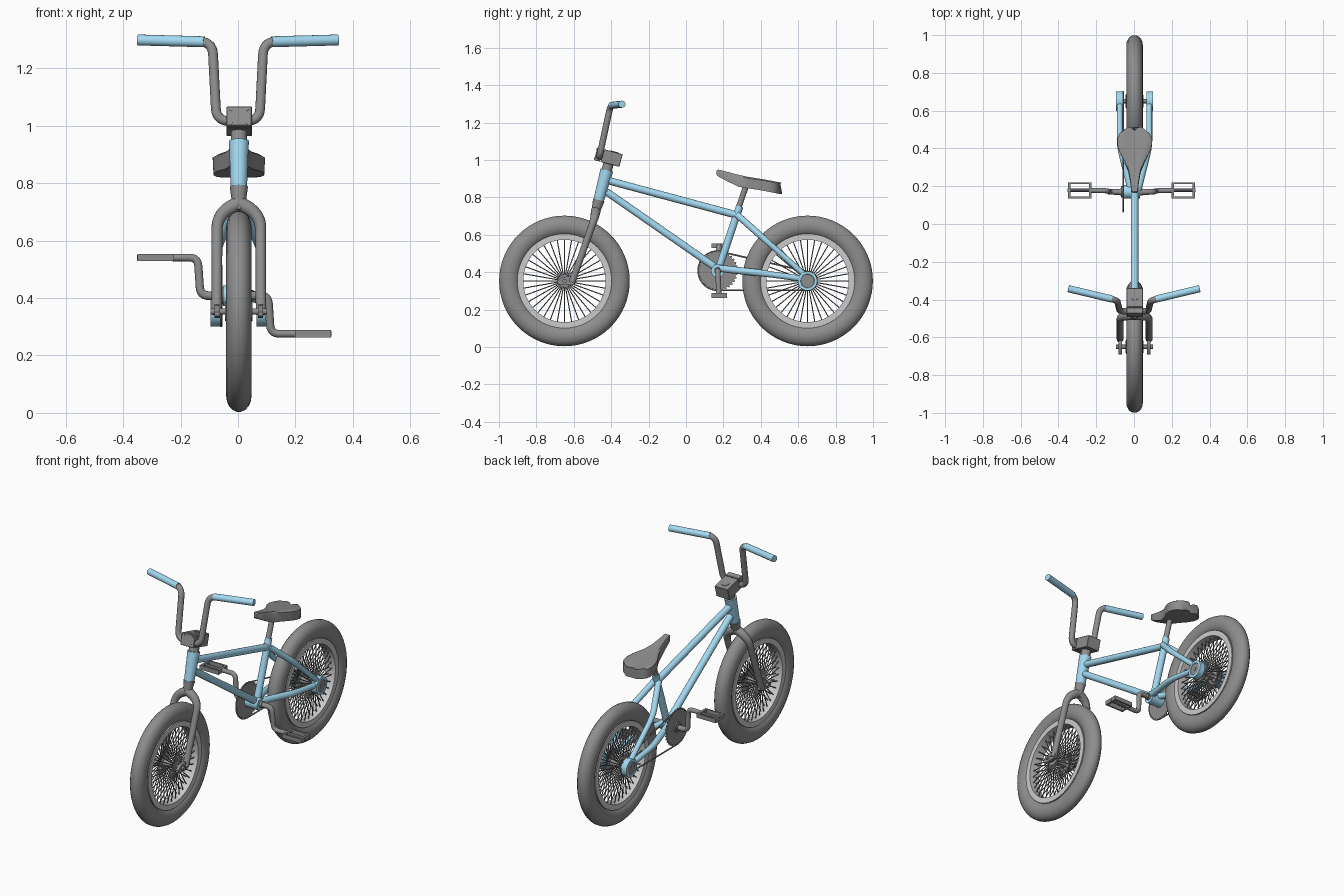
import bpy, bmesh
from math import sin, cos, pi, radians
from mathutils import Vector as V, Matrix

if "Cube" in bpy.data.objects:
    bpy.data.objects.remove(bpy.data.objects["Cube"])


def material(name, col):
    m = bpy.data.materials.new(name)
    m.diffuse_color = (*col, 1)
    m.use_nodes = True
    m.node_tree.nodes["Principled BSDF"].inputs["Base Color"].default_value = m.diffuse_color
    return m


blue = material("light_blue", (0.37, 0.70, 0.89))
dark = material("dark_grey", (0.27, 0.27, 0.27))


def finish(name, bm, mat=dark, angle=35, dx=0.003):
    bmesh.ops.recalc_face_normals(bm, faces=bm.faces)
    for f in bm.faces:
        f.smooth = True
    for e in bm.edges:
        e.smooth = e.calc_face_angle(0) < radians(angle)
    me = bpy.data.meshes.new(name)
    bm.to_mesh(me)
    bm.free()
    if mat:
        me.materials.append(mat)
    ob = bpy.data.objects.new(name, me)
    ob.location.x = dx
    bpy.context.collection.objects.link(ob)
    return ob


def skin(bm, rings, wrap=False):
    vs = [[bm.verts.new(p) for p in r] for r in rings]
    n = len(vs[0])
    for i in range(len(vs) if wrap else len(vs) - 1):
        a, b = vs[i], vs[(i + 1) % len(vs)]
        for j in range(n):
            k = (j + 1) % n
            bm.faces.new((a[j], a[k], b[k], b[j]))
    if not wrap:
        bm.faces.new(vs[0])
        bm.faces.new(vs[-1])


def sweep(bm, pts, r0, r1=None, n=14, wrap=False):
    pts = [V(p) for p in pts]
    m = len(pts)
    r1 = r0 if r1 is None else r1
    rings, nrm = [], None
    for i, p in enumerate(pts):
        a = pts[(i - 1) % m] if wrap else pts[max(i - 1, 0)]
        b = pts[(i + 1) % m] if wrap else pts[min(i + 1, m - 1)]
        t = (b - a).normalized()
        nrm = t.orthogonal() if nrm is None else nrm - t * nrm.dot(t)
        nrm.normalize()
        bi = t.cross(nrm)
        r = r0 + (r1 - r0) * i / (m - 1)
        rings.append([p + r * (cos(2*pi*j/n) * nrm + sin(2*pi*j/n) * bi) for j in range(n)])
    skin(bm, rings, wrap)


def fillet(pts, d, steps=7):
    pts = [V(p) for p in pts]
    out = [pts[0]]
    for a, c, b in zip(pts, pts[1:], pts[2:]):
        p, q = c + (a - c).normalized() * d, c + (b - c).normalized() * d
        for i in range(steps + 1):
            t = i / steps
            out.append(p * (1-t)**2 + c * 2*t*(1-t) + q * t*t)
    return out + [pts[-1]]


def turn(bm, c, prof, n=32, wrap=False):
    skin(bm, [[V(c) + V((x, r * cos(2*pi*i/n), r * sin(2*pi*i/n))) for i in range(n)]
              for x, r in prof], wrap)


def plate(bm, yz, x0, x1):
    skin(bm, [[(x, y, z) for y, z in yz] for x in (x0, x1)])


def box(bm, c, size, tilt=0):
    bmesh.ops.create_cube(bm, size=1, matrix=Matrix.Translation(c)
                          @ Matrix.Rotation(tilt, 4, 'X') @ Matrix.Diagonal((*size, 1)))


def ax(z):  # point on the steering axis
    return V((0, -0.425 + (z - 0.94) * 0.268, z))


WZ, FY, RY = 0.353, -0.65, 0.65
BB = V((-0.013, 0.17, 0.408))

# wheels
for label, y in (("front", FY), ("rear", RY)):
    c = (0, y, WZ)
    bm = bmesh.new()
    turn(bm, c, [(0.044 * cos(2*pi*i/18), 0.295 + 0.055 * sin(2*pi*i/18)) for i in range(18)], 64, True)
    finish(label + "_tire", bm)
    bm = bmesh.new()
    turn(bm, c, [(-.034, .252), (.034, .252), (.034, .22), (-.034, .22)], 64, True)
    finish(label + "_rim", bm, None)
    bm = bmesh.new()
    turn(bm, c, [(-.048, .014), (-.048, .034), (-.04, .034), (-.036, .018), (.036, .018),
                 (.04, .034), (.048, .034), (.048, .014)], 24)
    turn(bm, c, [(-.098, .011), (.098, .011)], 12)
    finish(label + "_hub", bm)
    bm = bmesh.new()
    for i in range(36):
        a = 2 * pi * i / 36
        for s in (-1, 1):
            sweep(bm, [(s * .043, y + .028 * cos(a), WZ + .028 * sin(a)),
                       (s * .008, y + .226 * cos(a), WZ + .226 * sin(a))], .003, n=5)
    finish(label + "_spokes", bm)

# frame
bm = bmesh.new()
sweep(bm, [(0, -.41, .888), (0, .272, .705)], .02)
sweep(bm, [(0, -.425, .83), (0, .165, .42)], .02)
sweep(bm, [(0, .17, .405), (0, .287, .752)], .02)
turn(bm, (0, BB.y, BB.z), [(-.055, .036), (.03, .036)], 24)
for s in (-1, 1):
    sweep(bm, fillet([(s * .012, .272, .708), (s * .078, .42, .576), (s * .078, .635, .385)], .05),
          .018, .015)
    sweep(bm, fillet([(s * .018, .18, .42), (s * .078, .42, .393), (s * .078, .64, .362)], .05),
          .019, .016)
finish("frame", bm, blue)

# head tube and headset
bm = bmesh.new()
sweep(bm, [ax(.783), ax(.83), ax(.9), ax(.946)], .028, .035, n=24)
finish("head_tube", bm, blue)
bm = bmesh.new()
sweep(bm, [ax(.94), ax(1.0)], .028, n=24)
finish("headset", bm)

# fork with dropouts
bm = bmesh.new()
sweep(bm, [ax(.705), ax(.786)], .02, .032, n=20)
for s in (-1, 1):
    sweep(bm, fillet([(0, -.482, .73), (s * .076, -.488, .69), (s * .077, -.61, .345)], .055),
          .026, .018)
    plate(bm, [(-.59, .37), (-.585, .345), (-.6, .332), (-.66, .33), (-.69, .338),
               (-.69, .352), (-.66, .374), (-.62, .378)], s * .066, s * .084)
finish("fork", bm)

# stem with clamp gap, bolts and top cap
tilt = -radians(15)
up, back = V((0, .26, .966)), V((0, .966, -.26))
sc = V((0.001, -.415, 1.015))
bm = bmesh.new()
box(bm, sc + back * .018, (.088, .104, .07), tilt)
box(bm, sc - back * .054, (.088, .032, .07), tilt)
box(bm, sc - back * .035, (.075, .02, .05), tilt)
bmesh.ops.bevel(bm, geom=bm.edges[:], offset=.002, segments=1, affect='EDGES')
sweep(bm, [sc + up * .033 + back * .025, sc + up * .038 + back * .025], .022, n=20)
for x in (-.028, .028):
    for h in (-.024, .024):
        p = sc + up * h + V((x, 0, 0)) - back * .07
        sweep(bm, [p, p - back * .002], .006, n=8)
finish("stem", bm, angle=25)

# handlebar and grips
half = [V((.075, -.463, 1.016)), V((.089, -.404, 1.291)), V((.345, -.343, 1.298))]
path = [V((-p.x, p.y, p.z)) for p in reversed(half)] + half
bm = bmesh.new()
sweep(bm, fillet(path, .045), .017)
finish("handlebar", bm, dx=0)
bm = bmesh.new()
for s in (-1, 1):
    a, b = [V((s * p.x, p.y, p.z)) for p in half[1:]]
    sweep(bm, [a.lerp(b, .11), b + (b - a).normalized() * .003], .019, n=18)
finish("grips", bm, blue, dx=0)

# seat: (y, half width, top z, bottom z) stations
stations = [(.163, .010, .942, .922), (.172, .018, .949, .912), (.22, .023, .937, .886),
            (.28, .034, .921, .857), (.33, .052, .91, .848), (.38, .08, .902, .841),
            (.42, .091, .896, .834), (.455, .091, .889, .827), (.48, .08, .884, .822),
            (.495, .058, .88, .819)]
ts = [-1, -.85, -.6, -.3, 0, .3, .6, .85, 1]
rings = []
for i, (y, w, zt, zb) in enumerate(stations):
    lobe = .02 * (i / 9) ** 4
    ring = [(w * t, y + lobe * sin(pi * abs(t)), zt - (.007 if abs(t) == 1 else 0)
             - .006 * (1 - abs(t)) * i / 9) for t in ts]
    ring += [(w * .97 * t, y + lobe * sin(pi * abs(t)), zb) for t in reversed(ts)]
    rings.append(ring)
bm = bmesh.new()
skin(bm, rings)
finish("seat", bm, angle=40)
bm = bmesh.new()
sweep(bm, [(0, .276, .73), (0, .326, .875)], .0155)
finish("seat_post", bm)

# sprocket and rear cog
bm = bmesh.new()
for y, z, r, teeth in ((BB.y, BB.z, .108, 32), (RY, WZ, .052, 14)):
    prof = []
    for i in range(teeth * 4):
        a, rr = 2 * pi * i / (teeth * 4), r - (.009 if i % 4 > 1 else 0)
        prof.append((y + rr * cos(a), z + rr * sin(a)))
    plate(bm, prof, -.061, -.055)
turn(bm, (0, BB.y, BB.z), [(-.068, .03), (-.05, .03)], 20)
finish("sprockets", bm, dx=0)

# chain
bm = bmesh.new()
loop = [(-.058, RY + .05 * cos(a), WZ + .05 * sin(a)) for a in [pi * (i / 12 - .5) for i in range(13)]]
loop += [(-.058, BB.y + .105 * cos(a), BB.z + .105 * sin(a)) for a in [pi * (i / 20 + .5) for i in range(21)]]
sweep(bm, loop, .0045, n=6, wrap=True)
finish("chain", bm, dx=0)

# cranks and pedals
bm, pm = bmesh.new(), bmesh.new()
turn(bm, BB, [(-.06, .019), (.06, .019)], 18)
for s in (-1, 1):
    v = -s * .1325
    arm = [(s * .05, 0, 0), (s * .118, 0, 0), (s * .127, .006, v), (s * .215, .008, v)]
    sweep(bm, fillet([BB + V(p) for p in arm], .03), .0155, .013)
    c = BB + V((s * .274, .008, v))
    sweep(pm, [c - V((.064, 0, 0)), c + V((.064, 0, 0))], .01, n=10)
    for k in (-1, 1):
        box(pm, c + V((0, k * .038, 0)), (.126, .009, .025))
        box(pm, c + V((k * .056, 0, 0)), (.013, .085, .025))
finish("cranks", bm, dx=0)
finish("pedals", pm, dx=0)

# rear pegs
bm, cm = bmesh.new(), bmesh.new()
for s in (-1, 1):
    turn(bm, (0, RY, WZ), [(s * .062, .03), (s * .062, .052), (s * .098, .052), (s * .098, .037),
                           (s * .09, .035)], 28)
    turn(cm, (0, RY, WZ), [(s * .085, .035), (s * .096, .035)], 28)
finish("rear_pegs", bm, blue)
finish("peg_caps", cm)
